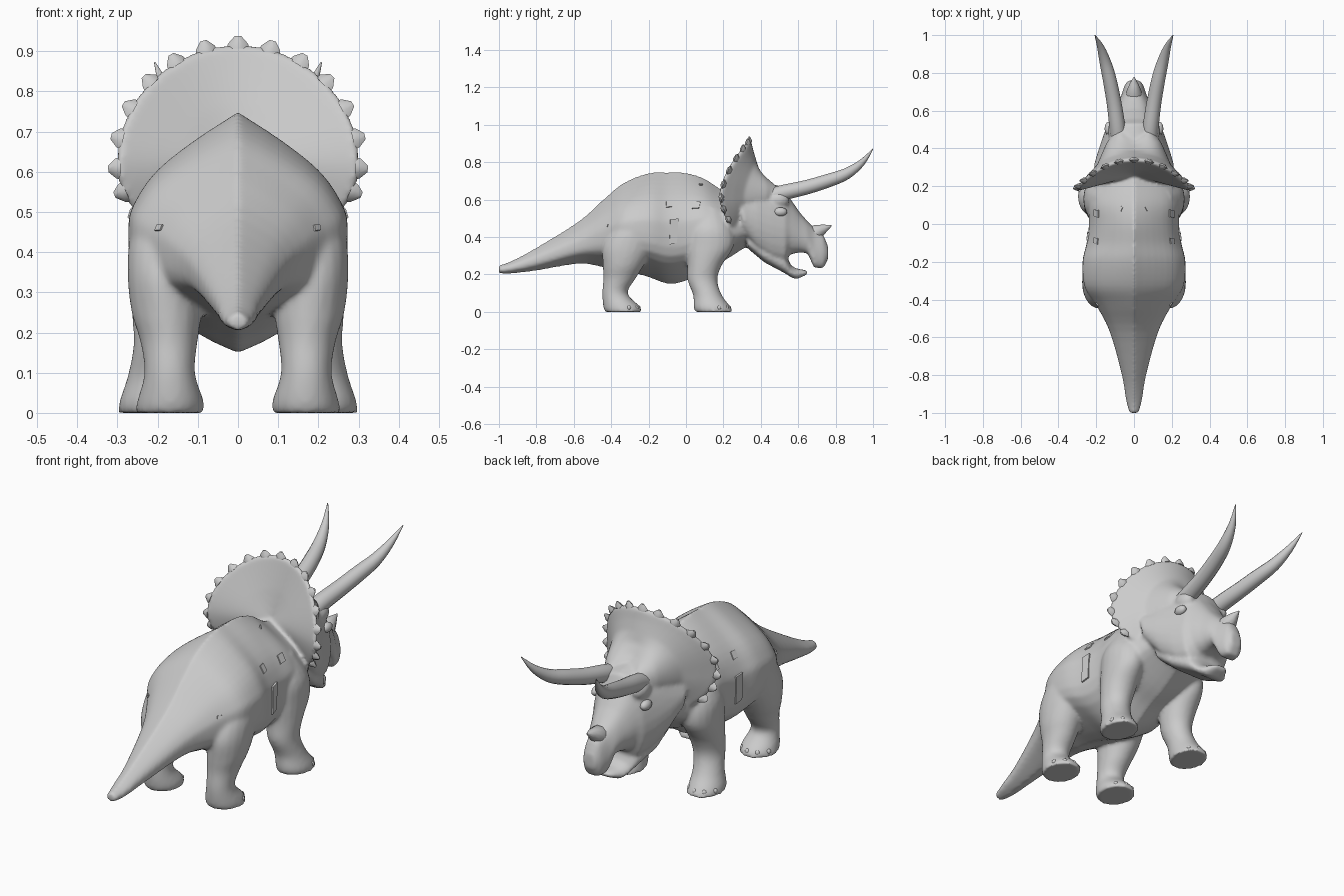
import bpy, bmesh, math
from mathutils import Vector

if "Cube" in bpy.data.objects:
    bpy.data.objects.remove(bpy.data.objects["Cube"])

skin = bpy.data.materials.new("grey_skin")
skin.diffuse_color = (0.6, 0.6, 0.6, 1)
skin.use_nodes = True
skin.node_tree.nodes["Principled BSDF"].inputs["Base Color"].default_value = skin.diffuse_color


def finish(name, bm, angle=60):
    """Turn a bmesh into a smooth shaded object with the skin material."""
    bmesh.ops.recalc_face_normals(bm, faces=bm.faces)
    me = bpy.data.meshes.new(name)
    bm.to_mesh(me)
    bm.free()
    me.materials.append(skin)
    ob = bpy.data.objects.new(name, me)
    bpy.context.collection.objects.link(ob)
    bpy.ops.object.select_all(action='DESELECT')
    ob.select_set(True)
    bpy.context.view_layer.objects.active = ob
    bpy.ops.object.shade_smooth_by_angle(angle=math.radians(angle))
    return ob


def loft(name, rings, angle=60):
    """Skin a list of closed rings and cap both ends."""
    bm = bmesh.new()
    rows = [[bm.verts.new(p) for p in r] for r in rings]
    n = len(rows[0])
    for a, b in zip(rows, rows[1:]):
        for i in range(n):
            j = (i + 1) % n
            bm.faces.new((a[i], a[j], b[j], b[i]))
    bm.faces.new(rows[0])
    bm.faces.new(rows[-1])
    return finish(name, bm, angle)


def curve(rows, steps=4):
    """Smooth spline through rows of numbers, steps samples per span."""
    out = []
    for i in range(len(rows) - 1):
        p0, p1 = rows[max(i - 1, 0)], rows[i]
        p2, p3 = rows[i + 1], rows[min(i + 2, len(rows) - 1)]
        for k in range(steps):
            t = k / steps
            out.append(tuple(.5 * (2 * b + (c - a) * t + (2 * a - 5 * b + 4 * c - d) * t * t
                                   + (3 * b - a - 3 * c + d) * t ** 3)
                             for a, b, c, d in zip(p0, p1, p2, p3)))
    return out + [tuple(rows[-1])]


def section(y, top, bottom, w, half):
    """Symmetric cross-section at y; half lists (width, height) fractions."""
    pts = [(w * u, y, bottom + (top - bottom) * v) for u, v in half]
    return pts + [(-x, yy, z) for x, yy, z in reversed(pts[1:-1])]


def tube(name, path, sides=10):
    """Round tube through (x, y, z, radius) rows."""
    rings = []
    for i, (*p, r) in enumerate(path):
        a = Vector(path[max(i - 1, 0)][:3])
        b = Vector(path[min(i + 1, len(path) - 1)][:3])
        q = (b - a).to_track_quat('Z', 'Y')
        rings.append([Vector(p) + q @ Vector((r * math.cos(t), r * math.sin(t), 0))
                      for t in [2 * math.pi * k / sides for k in range(sides)]])
    return loft(name, rings)


def ball(name, loc, size):
    bm = bmesh.new()
    bmesh.ops.create_uvsphere(bm, u_segments=12, v_segments=8, radius=1)
    bmesh.ops.scale(bm, vec=size, verts=bm.verts)
    bmesh.ops.translate(bm, vec=loc, verts=bm.verts)
    return finish(name, bm)


# Body and tail: ridged back, tapered belly keel
BODY = curve([(0, 1), (.4, .88), (.74, .75), (.93, .62), (1, .5), (.92, .25), (.4, .08), (0, 0)], 3)
flesh = [loft("body", [section(*s, BODY) for s in curve([
    (-1, .25, .205, .025), (-.93, .275, .205, .043), (-.8, .345, .22, .064),
    (-.57, .488, .257, .128), (-.43, .613, .235, .2), (-.33, .693, .22, .262),
    (-.2, .743, .185, .272), (-.1, .747, .15, .25), (0, .745, .165, .238),
    (.1, .713, .225, .24), (.2, .65, .27, .225), (.33, .6, .35, .17), (.42, .56, .38, .12)])])]

# Skull with hooked beak, and open lower jaw
HEAD = curve([(0, 1), (.45, .96), (.75, .82), (.95, .58), (1, .35), (.85, .12), (.5, 0), (0, 0)], 2)
flesh.append(loft("skull", [section(*s, HEAD) for s in [
    (.3, .66, .42, .215), (.38, .69, .32, .192), (.46, .685, .27, .165), (.53, .665, .255, .14),
    (.555, .61, .31, .122), (.61, .53, .32, .095), (.65, .485, .315, .08), (.685, .45, .237, .066),
    (.735, .412, .235, .05), (.76, .35, .285, .03)]]))
flesh.append(loft("lower_jaw", [section(*s, HEAD) for s in [
    (.33, .42, .34, .15), (.42, .37, .265, .14), (.53, .32, .207, .105),
    (.56, .25, .187, .085), (.59, .232, .175, .07), (.648, .222, .2, .034)]]))


# Neck frill: thin shield with a backward-swept rim, hollowed towards the neck
def rim(a, s=1.0, dy=0.0, side=0.0, mix=0.0):
    c, n = math.cos(a), math.sin(a)
    z = .62 + s * c * (.297 if c > 0 else .23)
    y = .185 + (.15 * c ** 1.7 if c > 0 else .12 * c * c)
    return Vector((.303 * s * n, (y + side * n * n) * (1 - mix) + .255 * mix + dy, z))


ANG = [2 * math.pi * k / 56 for k in range(56)]
flesh.append(loft("neck_frill", [[rim(a, *p) for a in ANG] for p in [
    (.05, 0, 0, .95), (.5, -.006, 0, .5), (.97, -.009), (1.004, 0), (.98, .014),
    (.82, .025, .045), (.65, .04, .085), (.48, .055, .19), (.3, .09, .23)]]))

# Legs: stacked ellipses (z, centre x, centre y, radius x, radius y)
HIND = [(0, .17, -.335, .085, .098), (.03, .168, -.345, .083, .098), (.1, .17, -.38, .063, .068),
        (.18, .172, -.355, .072, .087), (.25, .178, -.335, .087, .11), (.35, .185, -.31, .09, .135),
        (.45, .165, -.28, .1, .12), (.53, .12, -.26, .09, .08)]
FRONT = [(0, .215, .15, .083, .102), (.03, .215, .138, .08, .098), (.09, .205, .115, .07, .077),
         (.17, .19, .088, .07, .08), (.25, .185, .1, .079, .092), (.35, .185, .13, .083, .125),
         (.45, .17, .13, .09, .12), (.56, .12, .12, .08, .08)]
for s in (1, -1):
    for name, leg in (("hind_leg", HIND), ("front_leg", FRONT)):
        flesh.append(loft(name, [[(s * (cx + rx * math.cos(t)), cy + ry * math.sin(t), z)
                                  for t in [2 * math.pi * k / 20 for k in range(20)]]
                                 for z, cx, cy, rx, ry in curve(leg)]))
        # Toenails around the front of each foot
        z, cx, cy, rx, ry = leg[1]
        for deg in (25, 60, 95, 130):
            t = math.radians(deg)
            ball("toenail", (s * (cx + rx * .93 * math.cos(t)), cy + ry * .93 * math.sin(t), .022),
                 (.012, .012, .013))
    # Brow ridge over the eye, blended into the head
    flesh.append(ball("brow_ridge", (s * .1, .495, .6), (.04, .06, .045)))

# Fuse the fleshy parts into one continuous skin
bpy.ops.object.select_all(action='DESELECT')
for ob in flesh:
    ob.select_set(True)
body = flesh[0]
bpy.context.view_layer.objects.active = body
bpy.ops.object.join()
body.name = "body_and_head"
fuse = body.modifiers.new("fuse", 'REMESH')
fuse.mode = 'VOXEL'
fuse.voxel_size = .009
fuse.use_smooth_shade = True
soft = body.modifiers.new("soften", 'SMOOTH')
soft.factor = .5
soft.iterations = 8
for m in list(body.modifiers):
    bpy.ops.object.modifier_apply(modifier=m.name)
body.data.materials.clear()
body.data.materials.append(skin)
bpy.ops.object.shade_smooth()

# Bony points along the frill rim
for k in range(-8, 9):
    a = math.radians(k * 15.5)
    base, out = rim(a, .965, .004), rim(a, 1.085, .004)
    along = (rim(a + .02) - rim(a - .02)).normalized()
    d = (out - base).normalized()
    thick = along.cross(d).normalized()
    loft("frill_point", [[base + d * h + along * w * u + thick * w * .5 * v
                          for u, v in [(1, 0), (.4, 1), (-.4, 1), (-1, 0), (-.4, -1), (.4, -1)]]
                         for h, w in [(0, .028), (.012, .025), (.031, .008)]], 40)

# Nose horn
tube("nose_horn", [(0, .655, .40, .045), (0, .70, .428, .042),
                   (0, .74, .446, .024), (0, .778, .461, .003)])

for s in (1, -1):
    # Brow horns sweeping forward, out and up
    tube("brow_horn", curve([(s * .083, .46, .62, .043), (s * .09, .53, .64, .042),
                             (s * .107, .65, .668, .039), (s * .13, .77, .705, .036),
                             (s * .153, .86, .74, .03), (s * .178, .94, .798, .018),
                             (s * .207, 1, .872, .002)], 3), 14)
    # Eye
    ball("eye", (s * .134, .505, .535), (.022, .036, .024))

    # Raised hide patches lying on the flanks
    for y, z, w, h in [(-.065, .43, .024, .07), (.055, .57, .022, .022), (-.09, .575, .018, .02),
                       (-.425, .46, .012, .008), (.08, .68, .012, .006)]:
        hit, p, n, _ = body.ray_cast(Vector((s, y, z)), Vector((-s, 0, 0)))
        if hit:
            up = (Vector((0, 0, 1)) - n * n.z).normalized()
            fw = up.cross(n)
            loft("hide_patch", [[p + n * d + fw * w * u + up * h * v
                                 for u, v in [(1, 1), (-.8, .9), (-1, -1), (.7, -.85)]]
                                for d in (-.004, .005)], 30)
